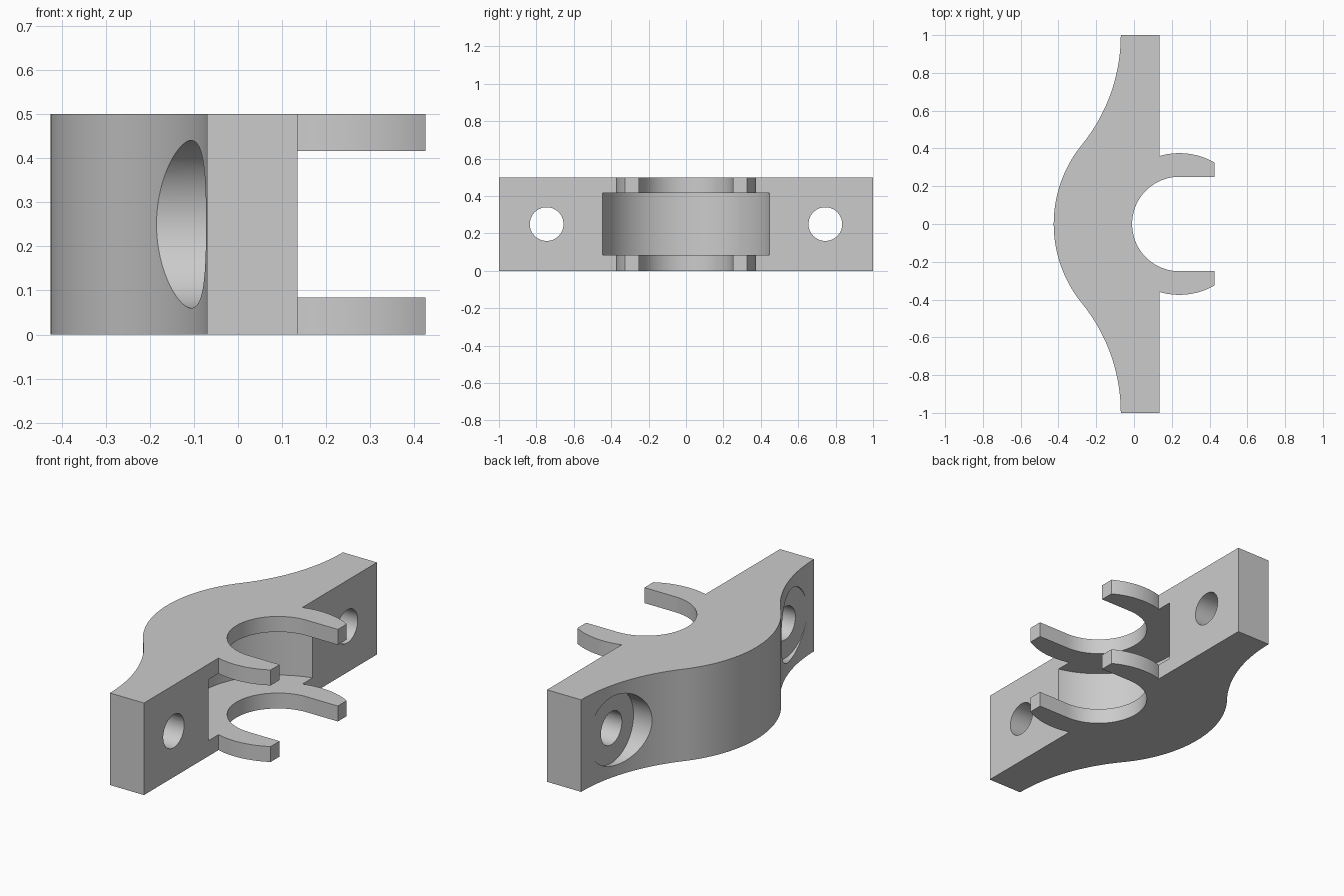
import bpy, bmesh
from math import pi, sin, cos, atan2, asin, acos, hypot

if "Cube" in bpy.data.objects:
    bpy.data.objects.remove(bpy.data.objects["Cube"])

CX = 0.24                      # axis of the clip and the bulge
R_OUT, R_FLARE = 0.665, 0.921  # convex bulge, tangent concave flare
R_IN, R_CLIP, R_CAV = 0.25, 0.375, 0.459
X_BACK, X_FRONT, X_TIP = -0.07, 0.135, 0.425


def arc(cx, cy, r, a0, a1, n):
    return [(cx + r * cos(a0 + (a1 - a0) * i / n),
             cy + r * sin(a0 + (a1 - a0) * i / n)) for i in range(n + 1)]


def extrude(name, pts, height):
    bm = bmesh.new()
    face = bm.faces.new([bm.verts.new((x, y, 0)) for x, y in pts])
    new = bmesh.ops.extrude_face_region(bm, geom=[face])["geom"]
    bmesh.ops.translate(bm, vec=(0, 0, height),
                        verts=[v for v in new if isinstance(v, bmesh.types.BMVert)])
    bmesh.ops.recalc_face_normals(bm, faces=bm.faces)
    mesh = bpy.data.meshes.new(name)
    bm.to_mesh(mesh)
    bm.free()
    obj = bpy.data.objects.new(name, mesh)
    bpy.context.collection.objects.link(obj)
    return obj


def cut_cylinder(body, radius, depth, loc, rot=(0, 0, 0), n=96):
    bpy.ops.mesh.primitive_cylinder_add(vertices=n, radius=radius, depth=depth,
                                        location=loc, rotation=rot)
    cutter = bpy.context.object
    cutter.name = "cutter"
    cutter.hide_render = True
    mod = body.modifiers.new("cut", 'BOOLEAN')
    mod.operation, mod.solver, mod.object = 'DIFFERENCE', 'EXACT', cutter
    bpy.context.view_layer.objects.active = body
    bpy.ops.object.modifier_apply(modifier=mod.name)
    bpy.data.objects.remove(cutter)


# Half outline (y >= 0): from the bulge apex, round the end, to the clip throat
fx = X_BACK - R_FLARE
tan_ang = atan2(1, fx - CX)
half = arc(CX, 0, R_OUT, pi, tan_ang, 24)
half += arc(fx, 1, R_FLARE, tan_ang - pi, 0, 24)[1:]
half += [(X_FRONT, 1)]
half += arc(CX, 0, R_CLIP, acos((X_FRONT - CX) / R_CLIP),
            acos((X_TIP - CX) / R_CLIP), 20)
half += [(X_TIP, R_IN)]
half += arc(CX, 0, R_IN, pi / 2, pi, 32)
outline = half + [(x, -y) for x, y in half[-2:0:-1]]
bracket = extrude("clip_bracket", outline, 0.5)

# Wide cavity leaving thin clip arms at top and bottom
cut_cylinder(bracket, R_CAV, 0.332, (CX, 0, 0.25), n=128)

# Screw holes with counterbores from the back
for y in (-0.745, 0.745):
    cut_cylinder(bracket, 0.09, 1.0, (0, y, 0.25), (0, pi / 2, 0), 64)
    cut_cylinder(bracket, 0.19, 0.5, (-0.073 - 0.25, y, 0.25), (0, pi / 2, 0))

bpy.ops.object.select_all(action='DESELECT')
bracket.select_set(True)
bpy.context.view_layer.objects.active = bracket
bpy.ops.object.shade_smooth_by_angle(angle=pi / 9)
